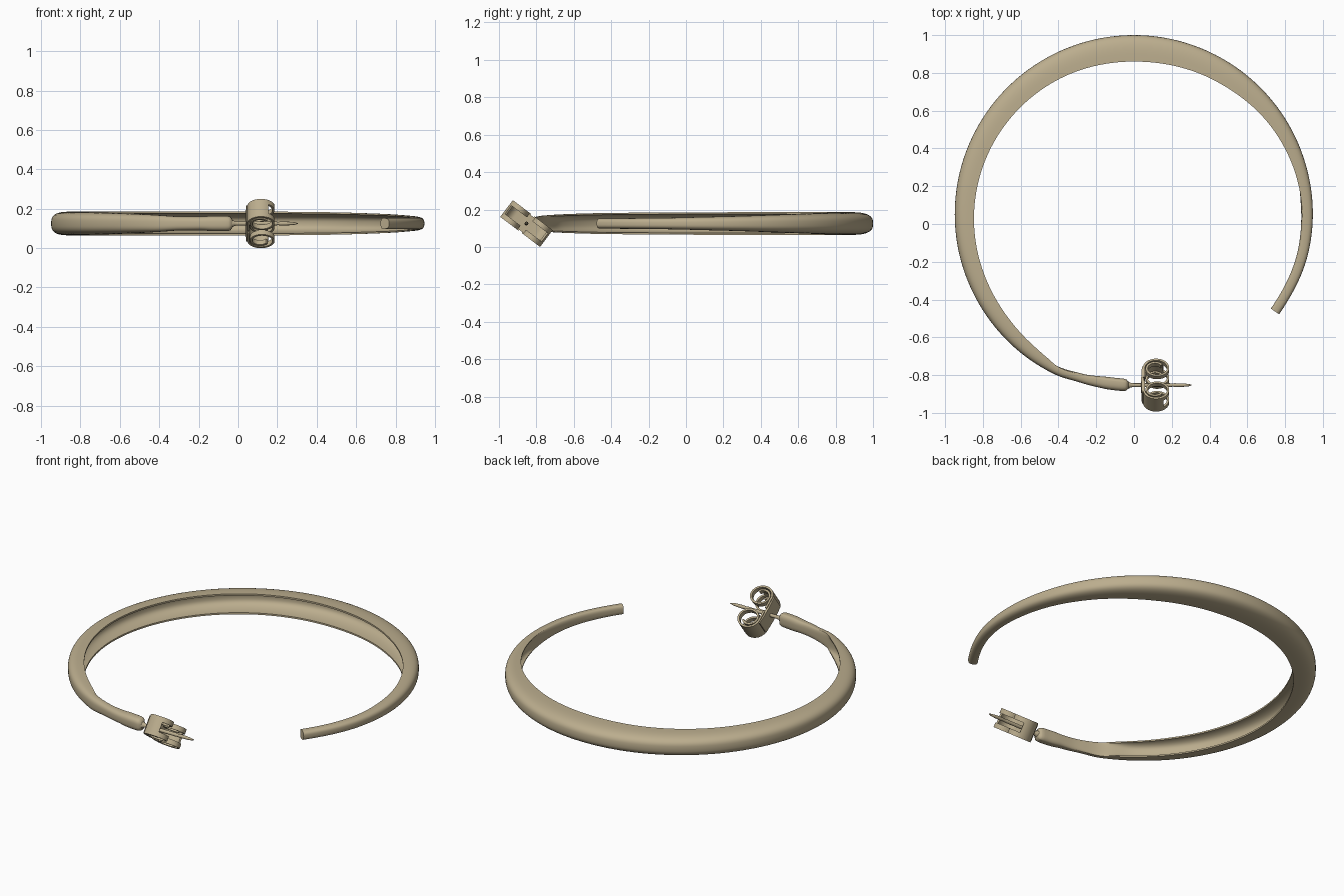
import bpy, bmesh, math
from mathutils import Vector

if "Cube" in bpy.data.objects:
    bpy.data.objects.remove(bpy.data.objects["Cube"])

metal = bpy.data.materials.new("warm_metal")
metal.diffuse_color = (0.50, 0.42, 0.27, 1)
metal.use_nodes = True
metal.node_tree.nodes["Principled BSDF"].inputs["Base Color"].default_value = metal.diffuse_color
CZ, PY = 0.125, -0.853      # hoop mid height, post line


def skin(name, rings, angle=40):
    """Join equal closed rings of points into one capped solid."""
    bm = bmesh.new()
    vs = [[bm.verts.new(p) for p in r] for r in rings]
    n = len(rings[0])
    for a, b in zip(vs, vs[1:]):
        for i in range(n):
            j = (i + 1) % n
            bm.faces.new((a[i], a[j], b[j], b[i]))
    bm.faces.new(vs[0])
    bm.faces.new(vs[-1])
    bmesh.ops.recalc_face_normals(bm, faces=bm.faces)
    me = bpy.data.meshes.new(name)
    bm.to_mesh(me)
    bm.free()
    ob = bpy.data.objects.new(name, me)
    bpy.context.collection.objects.link(ob)
    me.materials.append(metal)
    bpy.ops.object.select_all(action='DESELECT')
    bpy.context.view_layer.objects.active = ob
    ob.select_set(True)
    bpy.ops.object.shade_smooth_by_angle(angle=math.radians(angle))
    return ob


# Hoop stations: angle, outer radius, width, height, groove depth (negative = bulge)
STATIONS = [
    (-34.5, .932, .040, .055, -.013), (-12, .945, .045, .060, -.012),
    (5, .947, .058, .072, -.004), (15, .947, .066, .080, .018),
    (32, .948, .085, .097, .045), (60, .949, .122, .116, .080),
    (90, .950, .140, .122, .095), (120, .950, .130, .122, .088),
    (180, .949, .102, .120, .066), (215, .947, .088, .112, .052),
    (232, .946, .072, .100, .036), (239, .945, .058, .092, .012),
    (244, .944, .042, .084, -.003), (252, .934, .038, .070, -.010),
    (258, .934, .044, .070, -.015), (262, .936, .048, .078, -.018),
    (266, .936, .048, .078, -.018), (267.5, .933, .042, .070, -.016),
    (268.2, .922, .024, .040, -.010)]


def station(t):
    """Smooth (Hermite) interpolation between hoop stations."""
    S = STATIONS
    i = max(k for k in range(len(S) - 1) if S[k][0] <= t or k == 0)
    d = S[i + 1][0] - S[i][0]
    u = (t - S[i][0]) / d

    def slope(k, c):
        if k in (0, len(S) - 1):
            return 0
        l = (S[k][c] - S[k - 1][c]) / (S[k][0] - S[k - 1][0])
        r = (S[k + 1][c] - S[k][c]) / (S[k + 1][0] - S[k][0])
        return 0 if l * r <= 0 else 2 * l * r / (l + r)
    return [(2*u**3 - 3*u*u + 1) * S[i][c] + (3*u*u - 2*u**3) * S[i + 1][c]
            + d * ((u**3 - 2*u*u + u) * slope(i, c) + (u**3 - u*u) * slope(i + 1, c))
            for c in range(1, 5)]


def hoop_ring(t):
    R, w, h, g = station(t)
    pts = []
    for k in range(25):                       # rounded outside
        p = math.radians(-90 + 7.5 * k)
        c, s = max(math.cos(p), 0), math.sin(p)
        pts.append((w * c**.65, h / 2 * math.copysign(abs(s)**.7, s)))
    e = .42 if g > 0 else .5
    for k in range(1 if g <= 0 else 0, 17 if g > 0 else 16):   # channel inside
        v = math.cos(math.pi * k / 16)
        pts.append((g * (1 - abs(v)**3)**.6, e * h * v))
    if g <= 0:                                # keep the point count equal
        pts.insert(25, pts[24])
        pts.append(pts[0])
    ca, sa = math.cos(math.radians(t)), math.sin(math.radians(t))
    return [((R - w + u) * ca, .05 + (R - w + u) * sa, CZ + v) for u, v in pts]


angles = [-34.5 + 1.5 * k for k in range(199)] + [263, 264, 265, 266, 266.5, 267, 267.5, 267.9, 268.2]
hoop = skin("hoop", [hoop_ring(t) for t in angles], 45)
bm = bmesh.new()
bm.from_mesh(hoop.data)
bmesh.ops.remove_doubles(bm, verts=bm.verts, dist=1e-5)
bm.to_mesh(hoop.data)
bm.free()

# Ear post with pointed tip
profile = [(-.05, .022), (-.03, .02), (-.018, .012), (0, .010), (.19, .010), (.205, .008),
           (.215, .010), (.26, .009), (.29, .006), (.305, .002)]
skin("post", [[(x, PY + r * math.cos(a), CZ + r * math.sin(a))
               for a in (math.tau * k / 16 for k in range(16))] for x, r in profile])

# Butterfly clutch, tilted about the post
TILT = math.radians(37)
L = Vector((0, math.cos(TILT), -math.sin(TILT)))
A = Vector((0, math.sin(TILT), math.cos(TILT)))
X = Vector((1, 0, 0))
O = Vector((0, PY, CZ))


def ribbon(name, path, offset, width, thick=.011):
    """Flat strip following (x, along) points, edge-on to the tilt axis."""
    rings = []
    for i, (x, l) in enumerate(path):
        a, b = path[max(i - 1, 0)], path[min(i + 1, len(path) - 1)]
        n = Vector((b[1] - a[1], a[0] - b[0])).normalized() * thick / 2
        rings.append([O + X * (x + n.x * s) + L * (l + n.y * s) + A * (offset + width / 2 * q)
                      for s, q in ((-1, -1), (1, -1), (1, 1), (-1, 1))])
    return skin(name, rings)


curl = []
for k in range(49):
    f = k / 48
    a = math.pi - math.radians(500) * f
    s = 1 - .42 * max(0, f - .4) / .6
    curl.append((.117 + .064 * s * math.cos(a), .073 + .055 * s * math.sin(a)))
for side, label in ((1, "upper"), (-1, "lower")):
    path = [(.053, side * .01)] + [(x, side * l) for x, l in curl]
    for off, edge in ((-.042, "a"), (.042, "b")):
        ribbon(f"clutch_curl_{label}_{edge}", path, off, .028)
    # wider root of the curl, running round the outer side
    ribbon(f"clutch_root_{label}", path[:14], 0, .075)
ribbon("clutch_plate", [(.049, -.085), (.046, -.04), (.045, 0), (.046, .04), (.049, .085)], 0, .10, .014)
